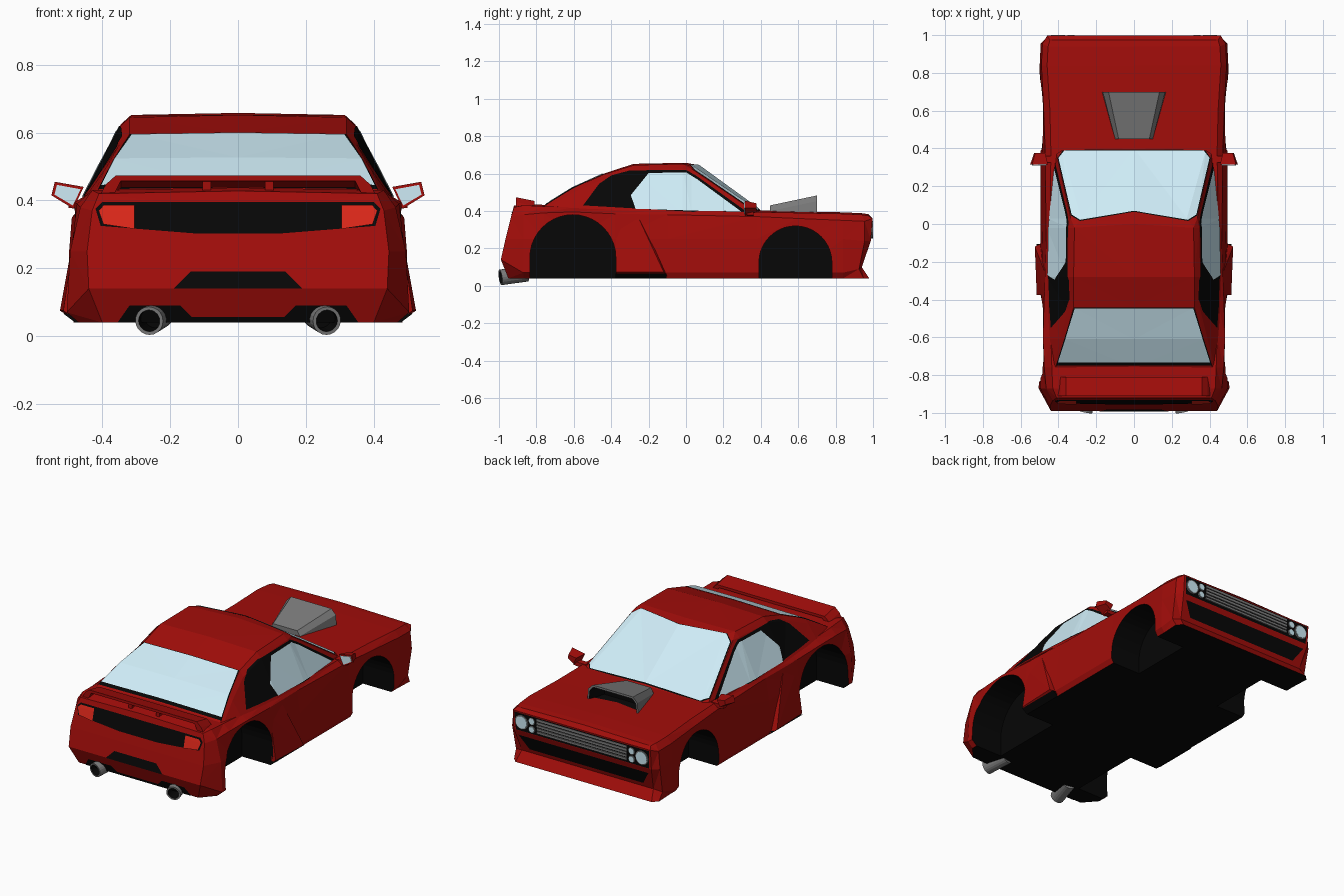
import bpy, bmesh
from math import pi, cos, sin
from mathutils import Vector, Matrix

if "Cube" in bpy.data.objects:
    bpy.data.objects.remove(bpy.data.objects["Cube"])


def material(name, r, g, b):
    m = bpy.data.materials.new(name)
    m.diffuse_color = (r, g, b, 1)
    m.use_nodes = True
    m.node_tree.nodes["Principled BSDF"].inputs["Base Color"].default_value = m.diffuse_color
    return m


RED = material("red_paint", .36, .004, .003)
BLACK = material("black_trim", .002, .002, .002)
GLASS = material("glass", .62, .84, .93)
LAMP = material("red_lamp", .72, .02, .01)
GREY = material("grey_metal", .2, .2, .2)


def make(name, bm, *mats, mirror=False):
    bmesh.ops.recalc_face_normals(bm, faces=bm.faces)
    me = bpy.data.meshes.new(name)
    bm.to_mesh(me)
    ob = bpy.data.objects.new(name, me)
    bpy.context.collection.objects.link(ob)
    for m in mats:
        me.materials.append(m)
    if mirror:
        ob.modifiers.new("mirror", 'MIRROR').merge_threshold = .0005
    return ob


def prism(bm, outline, axis, a, b, mat=0):
    """Extrude a 2D outline along an axis from a to b."""
    def ring(t):
        return [bm.verts.new(Vector(p[:axis] + (t,) + p[axis:])) for p in outline]
    lo, hi = ring(a), ring(b)
    n = len(outline)
    faces = [bm.faces.new(lo[::-1]), bm.faces.new(hi)]
    faces += [bm.faces.new((lo[i], lo[(i + 1) % n], hi[(i + 1) % n], hi[i])) for i in range(n)]
    for f in faces:
        f.material_index = mat
    return faces


def rect(x0, x1, z0, z1):
    return [(x0, z0), (x1, z0), (x1, z1), (x0, z1)]


def loft(rows):
    bm = bmesh.new()
    vs = [[bm.verts.new(p) for p in r] for r in rows]
    for r, s in zip(vs, vs[1:]):
        for i in range(len(r) - 1):
            bm.faces.new((r[i], r[i + 1], s[i + 1], s[i]))
    return bm, vs


def skin(name, src, outline, axis, sign, mat, off=.003):
    """Cut a thin panel out of a half shell along a convex outline, lift it, mirror it."""
    bm = src.copy()
    c = sum((Vector(p) for p in outline), Vector((0, 0))) / len(outline)
    for p, q in zip(outline, outline[1:] + outline[:1]):
        n = Vector((q[1] - p[1], p[0] - q[0]))
        if n.dot(Vector(p) - c) < 0:
            n = -n
        n = tuple(n.normalized())
        bmesh.ops.bisect_plane(bm, geom=bm.verts[:] + bm.edges[:] + bm.faces[:],
                               plane_co=p[:axis] + (0,) + p[axis:],
                               plane_no=n[:axis] + (0,) + n[axis:], clear_outer=True)
    bm.normal_update()
    bad = [f for f in bm.faces if f.normal[axis] * sign < .4]
    bmesh.ops.delete(bm, geom=bad, context='FACES')
    for f in bm.faces:
        f.material_index = 0
    for v in bm.verts:
        v.co[axis] += sign * off
    return make(name, bm, mat, mirror=True)


def hollow(bm, face, rim, depth, shrink=1):
    """Inset a face and sink it as a black opening."""
    bmesh.ops.recalc_face_normals(bm, faces=bm.faces)
    bm.normal_update()
    n = face.normal.copy()
    bmesh.ops.inset_individual(bm, faces=[face], thickness=rim)
    face.material_index = 1
    floor = bmesh.ops.extrude_discrete_faces(bm, faces=[face])['faces'][0]
    c = floor.calc_center_median()
    for v in floor.verts:
        v.co = c + (v.co - c) * shrink - n * depth


# Lower body: sections along y, widths at five heights
stations = [
    ([-.95, -.99, -.965, -.935, -.92], [.40, .44, .445, .43, .41], .14, .25, .37, .42),
    ([-.87] * 5, [.47, .505, .495, .465, .43], .07, .25, .38, .43),
    ([-.76] * 5, [.47, .50, .492, .475, .435], .07, .25, .39, .425),
    ([-.60] * 5, [.47, .50, .49, .482, .44], .07, .25, .395, .42),
    ([-.38] * 5, [.47, .50, .49, .475, .44], .07, .25, .385, .415),
    ([-.10] * 5, [.48, .495, .485, .465, .445], .07, .25, .38, .405),
    ([.38] * 5, [.48, .495, .485, .47, .44], .07, .25, .37, .395),
    ([.60] * 5, [.48, .495, .485, .478, .445], .07, .25, .36, .39),
    ([.84] * 5, [.48, .50, .498, .49, .46], .07, .25, .35, .385),
    ([.95, .925, .955, .955, .94], [.485, .49, .495, .485, .455], .09, .24, .345, .38),
    ([.98, .94, .988, .997, .975], [.455, .44, .46, .46, .445], .10, .24, .36, .375)]
rows = []
for ys, ws, z1, z2, z3, zt in stations:
    side = list(zip(ws, ys, (.04, z1, z2, z3, zt)))
    rows.append([(0, ys[0], .04)] + side + [(0, ys[4], zt + .008)])
shell, vs = loft(rows)
for r in (vs[0], vs[-1]):
    mid = [r[0]] + [shell.verts.new((0, r[k].co.y, r[k].co.z)) for k in (2, 3, 4)] + [r[6]]
    for k in range(4):
        shell.faces.new((r[k + 1], r[k + 2], mid[k + 1], mid[k]))
bmesh.ops.triangulate(shell, faces=shell.faces)
bmesh.ops.recalc_face_normals(shell, faces=shell.faces)
for f in shell.faces:
    if max(v.co.z for v in f.verts) < .05:
        f.material_index = 1
body = make("body", shell, RED, BLACK, mirror=True)

# Wheel wells cut from the body
cut = bmesh.new()
for y, z, r in ((-.605, .15, .23), (.585, .125, .195)):
    arch = [(y + r * cos(pi * i / 20), z + r * sin(pi * i / 20)) for i in range(21)]
    prism(cut, arch + [(y - r, -.05), (y + r, -.05)], 0, .29, .65, 1)
cutter = make("wheel_well_cutter", cut, RED, BLACK, mirror=True)
cutter.hide_render = True
mod = body.modifiers.new("wells", 'BOOLEAN')
mod.operation, mod.solver, mod.object = 'DIFFERENCE', 'EXACT', cutter
bpy.context.view_layer.objects.active = body
for m in ("mirror", "wells"):
    bpy.ops.object.modifier_apply(modifier=m)
bpy.data.objects.remove(cutter)

# Cabin
cab, _ = loft([
    [(0, .40, .403), (.38, .39, .398), (.41, .37, .395), (.44, .38, .375)],
    [(0, .067, .645), (.28, .03, .643), (.335, .03, .625), (.45, .03, .39)],
    [(0, 0, .658), (.315, -.02, .652), (.345, -.02, .625), (.455, -.02, .39)],
    [(0, -.28, .652), (.32, -.28, .645), (.35, -.28, .615), (.46, -.28, .40)],
    [(0, -.44, .600), (.32, -.44, .595), (.35, -.45, .565), (.455, -.44, .41)],
    [(0, -.61, .523), (.365, -.61, .52), (.39, -.61, .495), (.45, -.61, .41)],
    [(0, -.76, .43), (.415, -.76, .425), (.43, -.76, .41), (.445, -.76, .39)]])
bmesh.ops.triangulate(cab, faces=cab.faces)
bmesh.ops.recalc_face_normals(cab, faces=cab.faces)
if sum(f.normal.z for f in cab.faces) < 0:
    bmesh.ops.reverse_faces(cab, faces=cab.faces)
make("cabin", cab, RED, mirror=True)

# Windows with black frames
skin("windscreen_frame", cab, [(0, .394), (.375, .394), (.405, .35), (.335, .045), (.287, .016), (0, .065)],
     2, 1, BLACK, .002)
skin("windscreen", cab, [(0, .388), (.37, .388), (.40, .35), (.33, .05), (.285, .022), (0, .07)], 2, 1, GLASS, .004)
skin("rear_window_frame", cab, [(0, -.443), (.318, -.443), (.413, -.75), (0, -.75)], 2, 1, BLACK, .002)
skin("rear_window", cab, [(0, -.448), (.314, -.448), (.403, -.733), (0, -.733)], 2, 1, GLASS, .004)
skin("side_window_frame", cab, [(-.55, .43), (-.465, .545), (-.40, .59), (-.30, .617), (.0, .62),
                                (.06, .585), (.34, .385), (.30, .38)], 0, 1, BLACK)
skin("side_window", cab, [(-.27, .412), (-.295, .485), (-.20, .603), (.0, .607), (.06, .570), (.30, .394)],
     0, 1, GLASS, .006)

# Tail panel, lamps and rear openings
skin("tail_panel", shell, [(0, .395), (.40, .395), (.42, .375), (.405, .325), (.13, .303), (0, .303)], 1, -1, BLACK)
skin("tail_lamp", shell, [(.305, .387), (.395, .387), (.411, .37), (.397, .33), (.305, .316)], 1, -1, LAMP, .008)
skin("rear_slot", shell, [(0, .19), (.14, .19), (.19, .14), (0, .14)], 1, -1, BLACK)
skin("rear_diffuser", shell, [(.355, .04), (.32, .09), (.17, .09), (.12, .04)], 1, -1, BLACK)
skin("diffuser_strip", shell, [(0, .04), (.135, .04), (.135, .056), (0, .056)], 1, -1, BLACK)

# Nose panel and intake
skin("nose_panel", shell, [(0, .243), (.445, .243), (.452, .353), (0, .353)], 1, 1, BLACK, .001)
skin("front_intake", shell, [(0, .125), (.38, .125), (.435, .21), (0, .21)], 1, 1, BLACK)
grille = bmesh.new()
for i in range(5):
    z = .258 + i * .019
    prism(grille, rect(-.30, .30, z, z + .013), 1, .97, .999)
make("grille_bars", grille, GREY)


def disc(bm, x, z, r, y0, y1, mat):
    prism(bm, [(x + r * cos(i * pi / 10), z + r * sin(i * pi / 10)) for i in range(20)], 1, y0, y1, mat)


lights = bmesh.new()
for x, z, r in ((.402, .30, .043), (.334, .323, .021), (.334, .274, .021)):
    disc(lights, x, z, r, .96, .999, 0)
    disc(lights, x, z, r * .85, .97, 1.001, 1)
make("headlights", lights, GREY, GLASS, mirror=True)

# Hood scoop
scoop, ends = loft([[(x * s, y, z) for x, z in ((-.17, .38), (-.165, h - .03), (-.135, h), (.135, h),
                                                (.165, h - .03), (.17, .38))]
                    for y, s, h in ((.45, .6, .43), (.70, 1, .483))])
scoop.faces.new(ends[0])
hollow(scoop, scoop.faces.new(ends[1]), .013, .08, .7)
make("hood_scoop", scoop, GREY, BLACK)

# Rear spoiler with two supports, kicked up towards the tail
wing = bmesh.new()
prism(wing, [(-.41, .41), (-.39, .435), (-.36, .462), (.36, .462), (.39, .435), (.41, .41),
             (.37, .41), (.345, .446), (-.345, .446), (-.37, .41)], 1, -.91, -.81)
for x in (-.092, .092):
    prism(wing, rect(x - .012, x + .012, .41, .45), 1, -.90, -.83)
for v in wing.verts:
    if v.co.z > .43:
        v.co.z += (-.85 - v.co.y) * .2
make("spoiler", wing, RED)

# Door mirrors
mirror_bm = bmesh.new()
faces = prism(mirror_bm, [(.455, .44), (.54, .455), (.55, .415), (.485, .375)], 1, .315, .375)
mid = Vector((.495, .38, .42))
for v in faces[1].verts:
    v.co = mid + (v.co - mid) * .6
prism(mirror_bm, [(.42, .40), (.42, .37), (.50, .378), (.50, .40)], 1, .325, .36)
prism(mirror_bm, [(.464, .433), (.534, .446), (.541, .417), (.487, .385)], 1, .311, .318, 1)
make("door_mirrors", mirror_bm, RED, GLASS, mirror=True)

# Flared panel between door and rear arch
flare = bmesh.new()
for p in ((.44, -.23, .36), (.474, -.25, .355), (.525, -.12, .075), (.47, -.09, .041),
          (.515, -.375, .075), (.478, -.375, .33), (.47, -.375, .041)):
    flare.verts.new(p)
bmesh.ops.convex_hull(flare, input=flare.verts)
make("side_flare", flare, RED, mirror=True)
sill = bmesh.new()
prism(sill, [(.46, .04), (.48, .04), (.515, .066), (.46, .066)], 1, -.376, -.105)
make("flare_sill", sill, BLACK, mirror=True)

# Exhaust pipes
pipe = bmesh.new()
a, b = Vector((.23, -.85, .065)), Vector((.262, -.992, .045))
d = b - a
frame = Matrix.Translation((a + b) / 2) @ d.to_track_quat('Z', 'Y').to_matrix().to_4x4()
bmesh.ops.create_cone(pipe, cap_ends=True, segments=20, radius1=.042, radius2=.042, depth=d.length, matrix=frame)
hollow(pipe, min(pipe.faces, key=lambda f: f.calc_center_median().y), .01, .08)
make("exhaust_pipes", pipe, GREY, BLACK, mirror=True)
